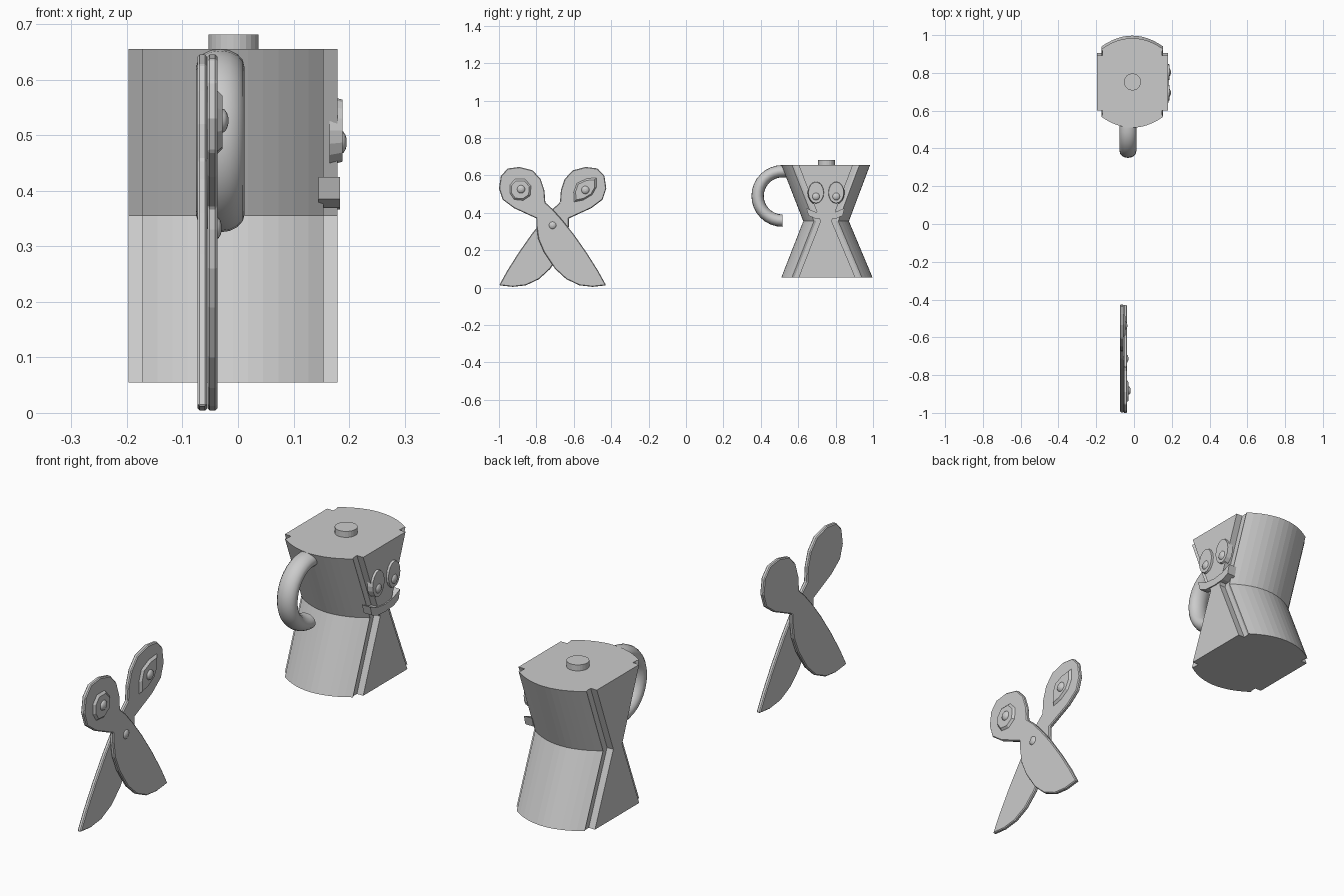
import bpy, bmesh, math
from mathutils import Vector

if "Cube" in bpy.data.objects:
    bpy.data.objects.remove(bpy.data.objects["Cube"])


def make(name, bm):
    bmesh.ops.recalc_face_normals(bm, faces=bm.faces)
    me = bpy.data.meshes.new(name)
    bm.to_mesh(me)
    bm.free()
    ob = bpy.data.objects.new(name, me)
    bpy.context.collection.objects.link(ob)
    return ob


def loft(name, rings):
    """Skin a list of equal closed rings and cap both ends."""
    bm = bmesh.new()
    vs = [[bm.verts.new(p) for p in r] for r in rings]
    n = len(vs[0])
    for a, b in zip(vs, vs[1:]):
        for i in range(n):
            j = (i + 1) % n
            bm.faces.new((a[i], a[j], b[j], b[i]))
    bm.faces.new(vs[0])
    bm.faces.new(vs[-1])
    return make(name, bm)


def plate(name, pts, x0, x1, top=1.0):
    """Plate facing +x from a (y, z) outline; top scales the outer face."""
    cy = sum(p[0] for p in pts) / len(pts)
    cz = sum(p[1] for p in pts) / len(pts)
    return loft(name, [[(x0, y, z) for y, z in pts],
                       [(x1, cy + (y - cy) * top, cz + (z - cz) * top) for y, z in pts]])


def ellipse(cy, cz, ry, rz, n=16):
    return [(cy + ry * math.cos(2 * math.pi * i / n),
             cz + rz * math.sin(2 * math.pi * i / n)) for i in range(n)]


def dome(name, x, y, z, r, h):
    rings = []
    for k in range(4):
        a = k * math.radians(25)
        rings.append([(x + h * math.sin(a), p, q)
                      for p, q in ellipse(y, z, r * math.cos(a), r * math.cos(a), 12)])
    ob = loft(name, rings)
    for f in ob.data.polygons:
        f.use_smooth = len(f.vertices) == 4
    return ob


# pot body: hourglass with notched corners and flat side panels
CX, CY, N = -0.009, 0.747, 12


def pot_ring(z, s, back):
    p, c, sag, w = 0.145 - s, 0.18 - s, 0.057, 0.163
    half = [(w + 0.025, -p), (w - 0.005, -p), (w - 0.005, -c + 0.012)]
    for i in range(N + 1):
        t = 1 - 2 * i / N
        half.append((w * t, -(c + sag * (1 - t * t))))
    half += [(-w + 0.005, -c + 0.012), (-w + 0.005, -p), (-w - 0.025, -p)]
    ring = [(CX + x, CY + y, z) for x, y in half]
    return ring + [(CX + x, CY - y + back, z) for x, y in reversed(half)]


loft("pot_body", [pot_ring(0.055, 0, 0.013), pot_ring(0.355, 0.117, 0.004),
                  pot_ring(0.655, 0, 0)])

# lid knob
bpy.ops.mesh.primitive_cylinder_add(vertices=24, radius=0.045, depth=0.035,
                                    location=(-0.008, 0.752, 0.6635))
bpy.context.object.name = "lid_knob"

# pot handle: half ring with an oval section
rings = []
for k in range(17):
    a = math.radians(90 + 180 * k / 16)
    if k == 0:
        rings.append([])
    ring = []
    for i in range(16):
        t = 2 * math.pi * i / 16
        r = 0.132 + 0.033 * math.cos(t)
        ring.append((-0.032 + 0.044 * math.sin(t),
                     0.515 + r * math.cos(a), 0.49 + r * math.sin(a)))
    rings.append(ring)
rings[0] = [(x, y + 0.03, z) for x, y, z in rings[1]]
handle = loft("pot_handle", rings)
for f in handle.data.polygons:
    f.use_smooth = len(f.vertices) == 4

# pot face
for i, y in enumerate((0.695, 0.803)):
    plate(f"pot_eye_{i}", ellipse(y, 0.508, 0.045, 0.062), 0.165, 0.188, 0.9)
    dome(f"pot_pupil_{i}", 0.185, y, 0.487, 0.021, 0.011)
mouth = [(0.643, 0.425), (0.69, 0.405), (0.748, 0.398), (0.80, 0.405), (0.848, 0.425),
         (0.838, 0.385), (0.805, 0.37), (0.748, 0.366), (0.69, 0.37), (0.655, 0.385)]
plate("pot_mouth", mouth, 0.145, 0.184)

# scissors: one outline, mirrored for the second half
MID = -0.713
half = [(-1.0, 0.53), (-0.99, 0.597), (-0.953, 0.637), (-0.89, 0.645), (-0.82, 0.627),
        (-0.777, 0.58), (-0.757, 0.52), (-0.752, 0.455), (-0.713, 0.42), (-0.66, 0.36),
        (-0.60, 0.285), (-0.53, 0.185), (-0.47, 0.09), (-0.427, 0.012), (-0.50, 0.004),
        (-0.57, 0.012), (-0.64, 0.045), (-0.70, 0.10), (-0.76, 0.19), (-0.79, 0.26),
        (-0.80, 0.33), (-0.80, 0.37), (-0.92, 0.425), (-0.98, 0.47)]
back = [(2 * MID - y, z) for y, z in half]
for name, pts, x0, x1 in (("scissor_front_half", half, -0.055, -0.037),
                          ("scissor_back_half", back, -0.073, -0.0555)):
    ob = plate(name, pts, x0, x1)
    b = ob.modifiers.new("edge", 'BEVEL')
    b.width = 0.004
    b.segments = 1

dome("scissor_pivot", -0.04, MID, 0.333, 0.021, 0.011)

# scissor eyes: raised patch and domed pupil on each loop
patch_a = [(-0.945, 0.55), (-0.915, 0.583), (-0.86, 0.583), (-0.825, 0.545),
           (-0.83, 0.49), (-0.87, 0.463), (-0.92, 0.468), (-0.945, 0.505)]
patch_b = [(-0.475, 0.59), (-0.53, 0.585), (-0.585, 0.56), (-0.603, 0.51),
           (-0.60, 0.455), (-0.55, 0.465), (-0.50, 0.495), (-0.475, 0.54)]
plate("scissor_eye_front", patch_a, -0.04, -0.028, 0.8)
dome("scissor_pupil_front", -0.029, -0.882, 0.526, 0.022, 0.012)
plate("scissor_eye_back", patch_b, -0.058, -0.046, 0.8)
dome("scissor_pupil_back", -0.047, -0.538, 0.522, 0.022, 0.012)
